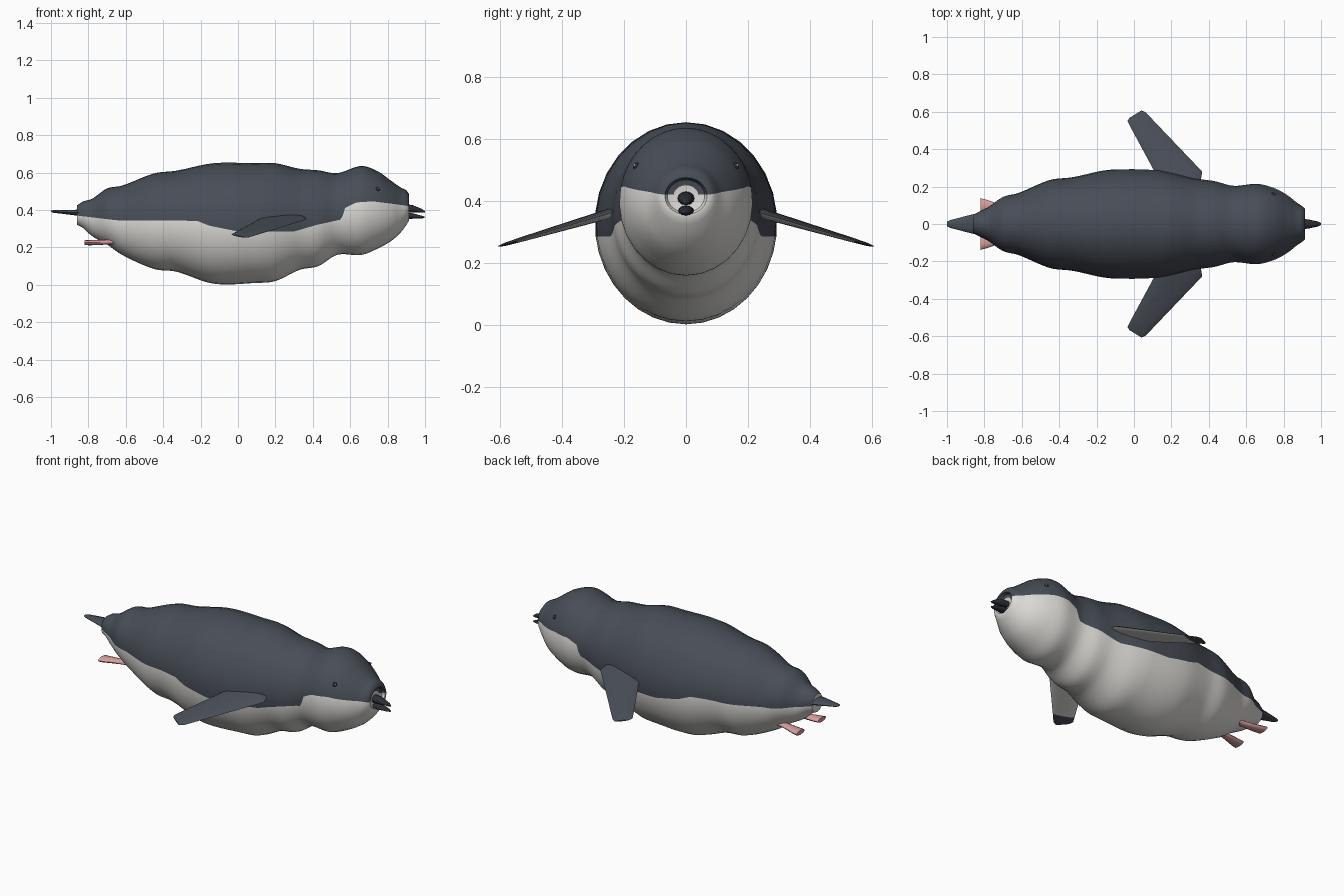
import bpy, bmesh
from math import sin, cos, asin, pi
from mathutils import Vector

cube = bpy.data.objects.get("Cube")
if cube:
    bpy.data.objects.remove(cube)


def material(name, colour):
    mat = bpy.data.materials.new(name)
    mat.use_nodes = True
    mat.diffuse_color = (*colour, 1)
    mat.node_tree.nodes["Principled BSDF"].inputs["Base Color"].default_value = (*colour, 1)
    return mat


slate = material("slate plumage", (0.065, 0.075, 0.095))
white = material("white plumage", (0.72, 0.71, 0.68))
black = material("black beak", (0.025, 0.028, 0.036))
pink = material("pink feet", (0.68, 0.34, 0.34))


def finish(obj, angle=0.8):
    """Smooth shading that keeps hard edges."""
    bpy.ops.object.select_all(action="DESELECT")
    obj.select_set(True)
    bpy.context.view_layer.objects.active = obj
    bpy.ops.object.shade_smooth_by_angle(angle=angle)


def loft(name, rings, mats, rule=None):
    """Skin closed rings of points; rule(centre, normal, column) picks a material."""
    bm = bmesh.new()
    loops = [[bm.verts.new(p) for p in ring] for ring in rings]
    count = len(loops[0])
    columns = {}
    for a, b in zip(loops, loops[1:]):
        for j in range(count):
            k = (j + 1) % count
            columns[bm.faces.new((a[j], a[k], b[k], b[j]))] = j
    for end in (loops[0], loops[-1]):
        columns[bm.faces.new(end)] = count - 1
    bmesh.ops.recalc_face_normals(bm, faces=bm.faces)
    if rule:
        for face, j in columns.items():
            face.material_index = rule(face.calc_center_median(), face.normal, j)
    mesh = bpy.data.meshes.new(name)
    bm.to_mesh(mesh)
    bm.free()
    for mat in mats:
        mesh.materials.append(mat)
    obj = bpy.data.objects.new(name, mesh)
    bpy.context.collection.objects.link(obj)
    finish(obj)
    return obj


def blade(name, sections, mats, rule=None, sides=12):
    """Flattened oval sections, each given as two edge points and a thickness."""
    rings = []
    for a, b, thick in sections:
        a, b = Vector(a), Vector(b)
        rings.append([a.lerp(b, (1 - cos(t)) / 2) + Vector((0, 0, sin(t) * thick / 2))
                      for t in (2 * pi * j / sides for j in range(sides))])
    return loft(name, rings, mats, rule)


# Body stations: x, top, bottom, half width
stations = [
    (-.86, .425, .32, .05), (-.83, .445, .305, .065), (-.78, .46, .26, .09),
    (-.7, .515, .215, .145), (-.62, .53, .16, .165), (-.45, .595, .085, .235),
    (-.33, .61, .07, .25), (-.13, .65, .006, .29), (.1, .65, .01, .29),
    (.2, .65, .02, .275), (.33, .62, .08, .243), (.43, .612, .1, .23),
    (.53, .597, .16, .205), (.66, .635, .16, .215), (.75, .605, .195, .192),
    (.82, .555, .235, .155), (.87, .52, .28, .115), (.9, .505, .32, .095),
    (.915, .485, .345, .08)]
# Height of the line between dark back and pale belly
border = [(-.86, .37), (-.65, .345), (-.22, .342), (-.15, .315), (0, .285),
          (.3, .285), (.42, .32), (.555, .35), (.57, .41), (.63, .44),
          (.72, .446), (.85, .43), (.92, .42)]


def find_span(table, x):
    for i in range(len(table) - 2):
        if x <= table[i + 1][0]:
            return i
    return len(table) - 2


def border_height(x):
    i = find_span(border, x)
    (x0, z0), (x1, z1) = border[i], border[i + 1]
    return z0 + (z1 - z0) * (x - x0) / (x1 - x0)


def slope(i, c):
    a, b = stations[max(i - 1, 0)], stations[min(i + 1, len(stations) - 1)]
    return (b[c] - a[c]) / (b[0] - a[0])


def body_shape(x):
    """Smooth top, bottom and half width at x."""
    i = find_span(stations, x)
    a, b = stations[i], stations[i + 1]
    h = b[0] - a[0]
    t = (x - a[0]) / h
    s = t * t * (3 - 2 * t)
    return [a[c] + (b[c] - a[c]) * s + h * t * (1 - t)
            * ((1 - t) * slope(i, c) - t * slope(i + 1, c)) for c in (1, 2, 3)]


half = 16


def body_ring(x, scale=1, depth=0):
    """Oval ring whose points meet the colour border on both sides."""
    top, bottom, width = body_shape(x)
    mid, tall = (top + bottom) / 2, (top - bottom) / 2 * scale
    edge = asin(max(-.9, min(.9, (border_height(x) - mid) / tall)))
    angles = [edge + (pi - 2 * edge) * j / half for j in range(half)]
    angles += [pi - edge + (pi + 2 * edge) * j / half for j in range(half)]
    return [(x - depth, width * scale * cos(t), mid + tall * sin(t)) for t in angles]


tail_x, face_x, steps = stations[0][0], stations[-1][0], 140
rings = [body_ring(tail_x + (face_x - tail_x) * i / steps) for i in range(steps + 1)]
# Rolled rim around the beak
rings += [body_ring(face_x, .85), body_ring(face_x, .75, .015), body_ring(face_x, .5, .02)]
loft("body", rings, [slate, white], lambda c, n, j: int(j >= half))

# Tail
blade("tail", [((-.8, -.065, .385), (-.8, .065, .385), .05),
               ((-.87, -.05, .386), (-.87, .05, .386), .03),
               ((-.985, -.02, .392), (-.985, .02, .392), .014),
               ((-1, -.012, .393), (-1, .012, .393), .008)], [slate])

# Beak halves
blade("upper_beak", [((.88, -.028, .408), (.88, .028, .408), .046),
                     ((.93, -.025, .407), (.93, .025, .407), .04),
                     ((.985, -.013, .396), (.985, .013, .396), .018),
                     ((1, -.005, .39), (1, .005, .39), .006)], [black])
blade("lower_beak", [((.88, -.026, .368), (.88, .026, .368), .034),
                     ((.93, -.024, .368), (.93, .024, .368), .03),
                     ((.985, -.013, .362), (.985, .013, .362), .014),
                     ((.998, -.005, .36), (.998, .005, .36), .006)], [black])


def wing_colour(centre, normal, column):
    return int(normal.z < 0 and abs(centre.y) < .53)


def ball(name, place, radius, mat):
    bpy.ops.mesh.primitive_uv_sphere_add(segments=16, ring_count=10, radius=radius, location=place)
    obj = bpy.context.object
    obj.name = name
    obj.data.materials.append(mat)
    finish(obj)


for side, s in (("left", 1), ("right", -1)):
    # Flipper, sloping down towards its tip
    def point(x, y):
        return (x, s * y, .355 - (y - .26) * .295)

    blade(side + "_flipper", [(point(.35, .2), point(.17, .18), .03),
                              (point(.36, .25), point(.13, .23), .035),
                              (point(.365, .28), point(.11, .28), .032),
                              (point(.11, .547), point(-.017, .515), .016),
                              (point(.062, .598), point(-.035, .55), .012),
                              (point(.04, .607), point(-.025, .567), .006)],
          [slate, white], wing_colour)

    # Webbed foot, flaring backwards
    blade(side + "_foot", [((-.58, s * .05, .235), (-.58, s * .09, .235), .03),
                           ((-.7, s * .055, .228), (-.7, s * .1, .228), .026),
                           ((-.79, s * .06, .225), (-.79, s * .13, .225), .028),
                           ((-.82, s * .062, .225), (-.82, s * .138, .225), .026)], [pink])

    # Eye with a small glint
    ball(side + "_eye", (.745, s * .157, .51), .013, black)
    ball(side + "_eye_glint", (.753, s * .166, .515), .004, white)
